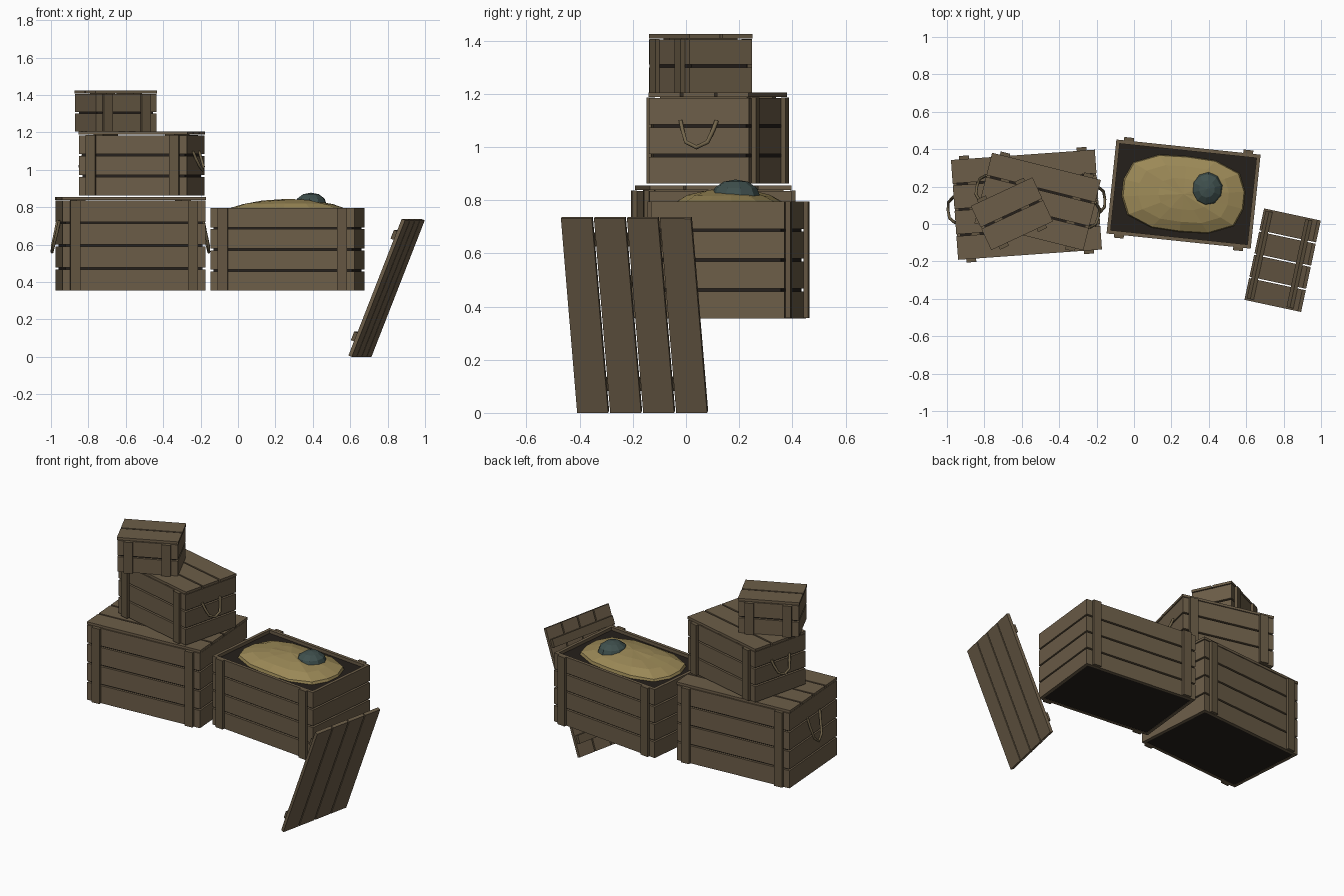
import bpy, bmesh, math, random
from mathutils import Matrix, Vector

if "Cube" in bpy.data.objects:
    bpy.data.objects.remove(bpy.data.objects["Cube"])

random.seed(4)


def material(name, rgb):
    m = bpy.data.materials.new(name)
    m.diffuse_color = (*rgb, 1)
    m.use_nodes = True
    m.node_tree.nodes["Principled BSDF"].inputs["Base Color"].default_value = m.diffuse_color
    return m


WOOD = material("wood", (0.15, 0.11, 0.065))
BATTEN = material("batten_wood", (0.125, 0.092, 0.053))
DARK = material("dark_inside", (0.018, 0.014, 0.011))
ROPE = material("rope", (0.17, 0.13, 0.07))
SAND = material("sand", (0.33, 0.25, 0.095))
STONE = material("stone", (0.05, 0.08, 0.075))


def finish(name, bm, mat, matrix):
    bmesh.ops.recalc_face_normals(bm, faces=bm.faces)
    me = bpy.data.meshes.new(name)
    bm.to_mesh(me)
    bm.free()
    me.materials.append(mat)
    ob = bpy.data.objects.new(name, me)
    ob.matrix_world = matrix
    bpy.context.collection.objects.link(ob)
    return ob


def boxes(name, items, mat, matrix):
    """One object from a list of (centre, size) boxes."""
    bm = bmesh.new()
    for c, s in items:
        bmesh.ops.create_cube(bm, size=1, matrix=Matrix.Translation(c) @ Matrix.Diagonal((*s, 1)))
    return finish(name, bm, mat, matrix)


def split(lo, hi, n, gap):
    """Centres and width of n boards filling lo..hi with gaps."""
    w = (hi - lo - gap * (n - 1)) / n
    return [lo + w / 2 + i * (w + gap) for i in range(n)], w


def handle(name, half, drop, z, x, side, matrix):
    pts = [(0, -half, 0), (0.012, -half * 0.85, -drop * 0.35), (0.03, -half * 0.6, -drop * 0.8),
           (0.035, 0, -drop), (0.03, half * 0.6, -drop * 0.8), (0.012, half * 0.85, -drop * 0.35), (0, half, 0)]
    cu = bpy.data.curves.new(name, 'CURVE')
    cu.dimensions = '3D'
    cu.bevel_depth = 0.008
    cu.bevel_resolution = 1
    cu.use_fill_caps = True
    sp = cu.splines.new('POLY')
    sp.points.add(len(pts) - 1)
    for p, (a, b, c) in zip(sp.points, pts):
        p.co = (side * (x + a), b, z + c, 1)
    cu.materials.append(ROPE)
    ob = bpy.data.objects.new(name, cu)
    ob.matrix_world = matrix
    bpy.context.collection.objects.link(ob)


def crate(name, x, y, z, angle, w, d, h, rows, lid=0, grip=None):
    M = Matrix.Translation((x, y, z)) @ Matrix.Rotation(math.radians(angle), 4, 'Z')
    t = 0.02
    top = h - 0.02 if lid else h
    zs, bh = split(0, top, rows, 0.01)
    # side boards
    walls = []
    for c in zs:
        for s in (-1, 1):
            walls.append(((0, s * (d - t) / 2, c), (w, t, bh)))
            walls.append(((s * (w - t) / 2, 0, c), (t, d - 2 * t, bh)))
    boxes(name + "_boards", walls, WOOD, M)
    # upright battens, front and back
    boxes(name + "_battens", [((a * (w / 2 - 0.067), b * (d / 2 + 0.009), top / 2 + 0.001), (0.053, 0.018, top))
                              for a in (-1, 1) for b in (-1, 1)], BATTEN, M)
    # dark core behind the gaps
    core = top - 0.022
    boxes(name + "_inside", [((0, 0, core / 2 + 0.002), (w - 0.03, d - 0.03, core))], DARK, M)
    # lid boards
    if lid:
        ys, lw = split(-d / 2, d / 2, lid, 0.01)
        boxes(name + "_lid", [((0, c, h - 0.008), (w + 0.006, lw, 0.016)) for c in ys], WOOD, M)
        boxes(name + "_lid_cleats", [((s * (w / 2 - 0.1), 0, h - 0.025), (0.05, d - 0.05, 0.02)) for s in (-1, 1)],
              BATTEN, M)
    # rope handles
    if grip:
        for s, n in ((-1, "left"), (1, "right")):
            handle(f"{name}_{n}_handle", grip[0], grip[1], grip[2], w / 2 + 0.003, s, M)
    return M


crate("large_crate", -0.575, 0.103, 0.355, 4.1, 0.765, 0.535, 0.5, 4, 4, (0.07, 0.17, 0.375))
crate("middle_crate", -0.515, 0.12, 0.862, -14, 0.594, 0.388, 0.343, 3, 3, (0.07, 0.1, 0.237))
crate("small_crate", -0.653, 0.055, 1.205, 25, 0.358, 0.26, 0.22, 2, 2)
M = crate("open_crate", 0.265, 0.16, 0.355, -6, 0.775, 0.505, 0.44, 4)

# sand heap: faceted rounded-rectangle mound
bm = bmesh.new()
N = 14
rings = []
for r, z in ((1.0, 0.405), (0.96, 0.435), (0.72, 0.462), (0.4, 0.48)):
    ring = []
    for i in range(N):
        a = 2 * math.pi * (i + 0.5) / N
        c, s = math.cos(a), math.sin(a)
        k = (abs(c) ** 3 + abs(s) ** 3) ** (-1 / 3)
        j = random.uniform(-0.004, 0.004)
        ring.append(bm.verts.new((0.335 * r * k * c, 0.207 * r * k * s, z + j)))
    rings.append(ring)
peak = bm.verts.new((0, 0, 0.49))
for a, b in zip(rings, rings[1:]):
    for i in range(N):
        bm.faces.new((a[i], a[(i + 1) % N], b[(i + 1) % N], b[i]))
for i in range(N):
    bm.faces.new((rings[-1][i], rings[-1][(i + 1) % N], peak))
bm.faces.new(rings[0][::-1])
finish("sand_heap", bm, SAND, M)

# round stone half buried in the sand
bm = bmesh.new()
bmesh.ops.create_uvsphere(bm, u_segments=10, v_segments=6, radius=1)
finish("stone", bm, STONE, Matrix.Translation((0.39, 0.187, 0.815))
       @ Matrix.Rotation(math.radians(-6), 4, 'Z') @ Matrix.Diagonal((0.086, 0.092, 0.063, 1)))

# loose lid leaning over: local x across, y up the slope, z out of the face
across = Vector((0.21, 0.977, 0)).normalized()
up = Vector((0.285, -0.061, 0.73)).normalized()
out = across.cross(up)
if out.x > 0:
    out = -out
L = Matrix((across, up, out)).transposed().to_4x4()
L.translation = (0.652, -0.163, 0.004)
xs, lw = split(-0.25, 0.25, 4, 0.008)
boxes("loose_lid_boards", [((c, 0.393, 0), (lw, 0.786, 0.02)) for c in xs], WOOD, L)
boxes("loose_lid_cleats", [((0, y, 0.02), (0.48, 0.05, 0.02)) for y in (0.105, 0.69)], BATTEN, L)
